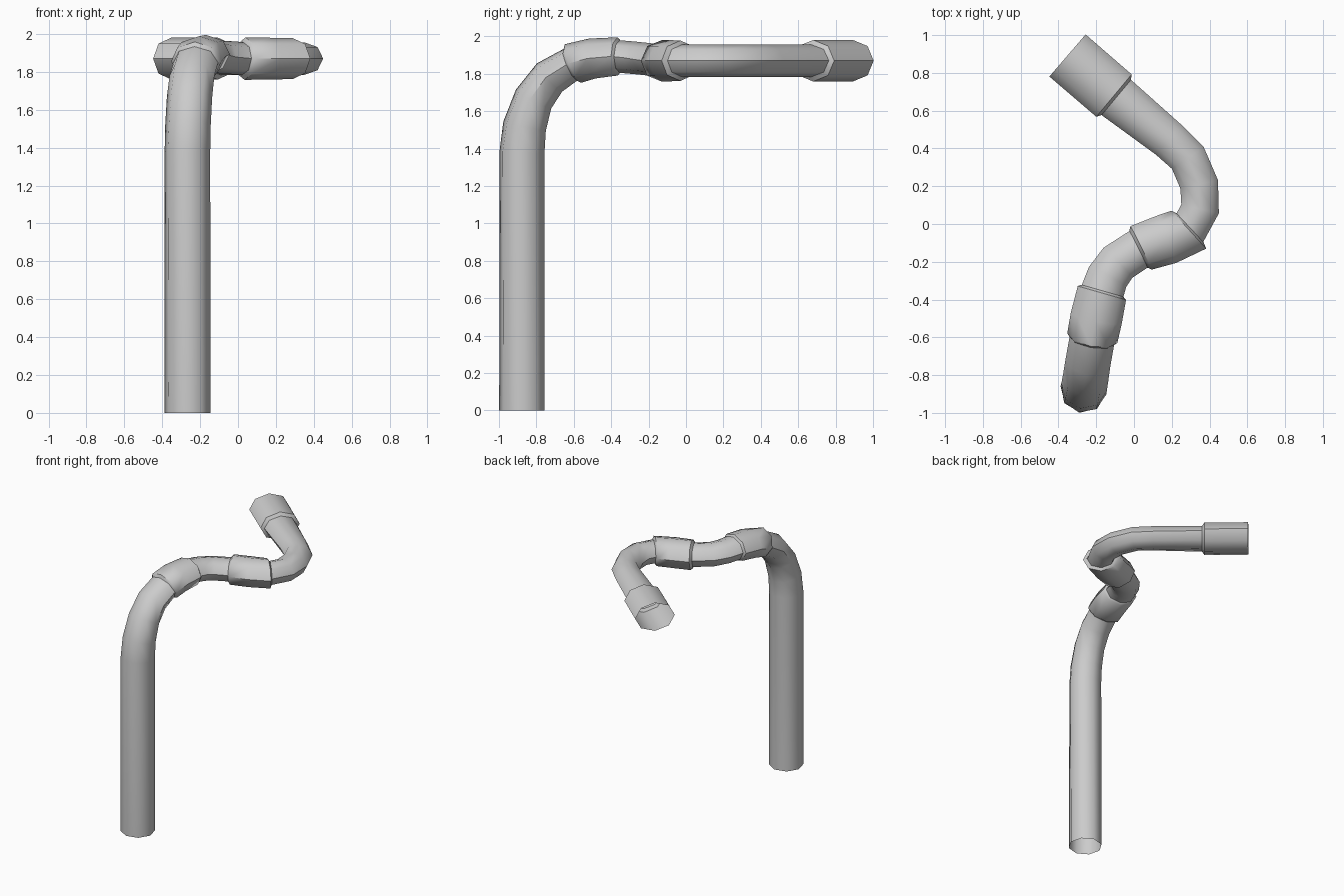
import bpy, bmesh, math
from mathutils import Vector

if "Cube" in bpy.data.objects:
    bpy.data.objects.remove(bpy.data.objects["Cube"])

SIDES = 8
HEADING = Vector((0.15, 0.99, 0)).normalized()

# Centre line: x, y, z, half width, half height
PATH = [
    (-0.267, -0.877, 0.00, 0.123, 0.123),
    (-0.267, -0.877, 1.38, 0.123, 0.123),
    (-0.264, -0.863, 1.52, 0.122, 0.118),
    (-0.256, -0.815, 1.665, 0.121, 0.108),
    (-0.243, -0.730, 1.78, 0.120, 0.102),
    (-0.222, -0.612, 1.852, 0.120, 0.092),   # 5 first sleeve starts
    (-0.200, -0.500, 1.882, 0.118, 0.090),
    (-0.170, -0.365, 1.893, 0.115, 0.087),   # 7 first sleeve ends
    (-0.140, -0.280, 1.886, 0.112, 0.087),
    (-0.085, -0.205, 1.878, 0.110, 0.087),
    (0.030, -0.130, 1.870, 0.108, 0.087),    # 10 second sleeve starts
    (0.175, -0.080, 1.870, 0.106, 0.086),
    (0.290, -0.030, 1.870, 0.104, 0.086),    # 12 second sleeve ends
    (0.350, 0.080, 1.870, 0.102, 0.086),
    (0.345, 0.210, 1.870, 0.102, 0.086),
    (0.285, 0.350, 1.870, 0.102, 0.086),
    (0.185, 0.445, 1.870, 0.104, 0.086),
    (-0.100, 0.675, 1.870, 0.122, 0.086),    # 17 end socket starts
    (-0.352, 0.892, 1.870, 0.122, 0.086),
]
POINTS = [Vector(p[:3]) for p in PATH]


def tangent(i):
    t = Vector()
    if i > 0:
        t += (POINTS[i] - POINTS[i - 1]).normalized()
    if i < len(POINTS) - 1:
        t += (POINTS[i + 1] - POINTS[i]).normalized()
    return t.normalized()


def ring(bm, i, w, h, shift=0.0):
    t = tangent(i)
    flat = Vector((t.x, t.y, 0))
    flat = flat.normalized() if flat.length > 0.01 else HEADING
    side = Vector((flat.y, -flat.x, 0))
    up = side.cross(t)
    c = POINTS[i] + t * shift
    return [bm.verts.new(c + side * w * math.cos(a) + up * h * math.sin(a))
            for a in (2 * math.pi * k / SIDES for k in range(SIDES))]


def tube(name, rings):
    bm = bmesh.new()
    loops = [ring(bm, *r) for r in rings]
    for a, b in zip(loops, loops[1:]):
        for k in range(SIDES):
            n = (k + 1) % SIDES
            bm.faces.new((a[k], a[n], b[n], b[k]))
    bmesh.ops.recalc_face_normals(bm, faces=bm.faces)
    mesh = bpy.data.meshes.new(name)
    bm.to_mesh(mesh)
    bm.free()
    obj = bpy.data.objects.new(name, mesh)
    bpy.context.collection.objects.link(obj)
    bpy.ops.object.select_all(action='DESELECT')
    obj.select_set(True)
    bpy.context.view_layer.objects.active = obj
    bpy.ops.object.shade_smooth_by_angle(angle=math.radians(50))


def pipe(name, first, last):
    tube(name, [(i, PATH[i][3], PATH[i][4]) for i in range(first, last + 1)])


def sleeve(name, first, sizes, open_end=False):
    # Short shoulder from the pipe out to the sleeve at each joined end
    last = first + len(sizes) - 1
    rings = [(first, PATH[first][3], PATH[first][4], -0.008)]
    for k, (w, h) in enumerate(sizes):
        rings.append((first + k, w, h, 0.008 if k == 0 else 0.0))
    if not open_end:
        rings.append((last, PATH[last][3], PATH[last][4], 0.012))
    tube(name, rings)


# Plain pipe runs
pipe("upright_pipe", 0, 5)
pipe("middle_pipe", 7, 10)
pipe("curved_pipe", 12, 17)

# Thicker couplings and the open end socket
sleeve("first_coupling", 5, [(0.135, 0.112), (0.138, 0.108), (0.133, 0.102)])
sleeve("second_coupling", 10, [(0.128, 0.112), (0.135, 0.110), (0.136, 0.108)])
sleeve("end_socket", 17, [(0.146, 0.111), (0.147, 0.111)], open_end=True)
